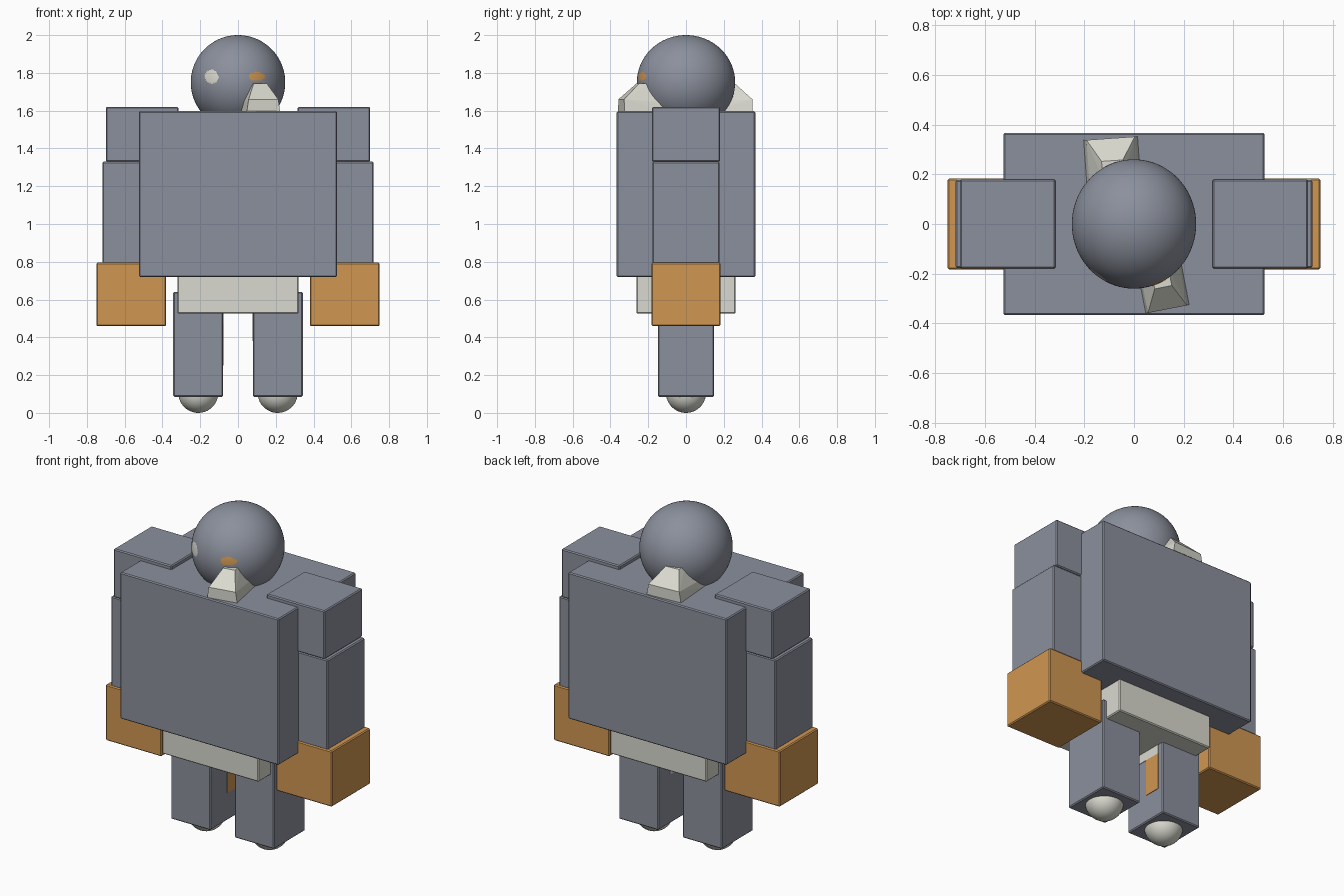
import bpy, bmesh
from math import radians
from mathutils import Vector, Matrix

cube = bpy.data.objects.get("Cube")
if cube:
    bpy.data.objects.remove(cube, do_unlink=True)


def material(name, rgb):
    m = bpy.data.materials.new(name)
    m.use_nodes = True
    color = (*rgb, 1)
    m.diffuse_color = color
    m.node_tree.nodes["Principled BSDF"].inputs["Base Color"].default_value = color
    return m


slate = material("slate_grey", (0.26, 0.28, 0.335))
orange = material("orange", (0.63, 0.31, 0.085))
cream = material("pale_cream", (0.70, 0.70, 0.63))


def finish(name, bm, *mats):
    bmesh.ops.recalc_face_normals(bm, faces=bm.faces)
    mesh = bpy.data.meshes.new(name)
    bm.to_mesh(mesh)
    bm.free()
    for m in mats:
        mesh.materials.append(m)
    ob = bpy.data.objects.new(name, mesh)
    bpy.context.collection.objects.link(ob)
    return ob


def box(name, low, high, mat, bevel=0.006):
    low, high = Vector(low), Vector(high)
    bm = bmesh.new()
    bmesh.ops.create_cube(bm, size=1)
    bmesh.ops.scale(bm, vec=high - low, verts=bm.verts)
    bmesh.ops.translate(bm, vec=(low + high) / 2, verts=bm.verts)
    ob = finish(name, bm, mat)
    if bevel:
        mod = ob.modifiers.new("soft_edge", "BEVEL")
        mod.width = bevel
        mod.segments = 1
    return ob


def side_box(name, side, x0, x1, depth, z0, z1, mat):
    xs = sorted((side * x0, side * x1))
    return box(name, (xs[0], -depth, z0), (xs[1], depth, z1), mat)


def ball(name, center, radius, mats, subdivisions):
    bm = bmesh.new()
    bmesh.ops.create_icosphere(bm, subdivisions=subdivisions, radius=radius)
    bmesh.ops.translate(bm, vec=center, verts=bm.verts)
    for f in bm.faces:
        f.smooth = True
    return finish(name, bm, *mats)


# Body
box("torso", (-0.525, -0.367, 0.72), (0.525, 0.367, 1.597), slate)
box("pelvis", (-0.32, -0.262, 0.525), (0.32, 0.262, 0.73), cream)

# Limbs
for label, s in (("left", 1), ("right", -1)):
    side_box(label + "_shoulder", s, 0.315, 0.70, 0.18, 1.33, 1.62, slate)
    side_box(label + "_arm", s, 0.36, 0.718, 0.177, 0.79, 1.33, slate)
    side_box(label + "_hand", s, 0.38, 0.75, 0.183, 0.46, 0.795, orange)
    side_box(label + "_leg", s, 0.08, 0.343, 0.148, 0.085, 0.64, slate)
    ball(label + "_foot", (s * 0.21, 0, 0.106), 0.106, [cream], 4)

# Painted patches on the inner leg faces
box("right_leg_patch", (-0.081, 0.01, 0.25), (-0.077, 0.11, 0.47), orange, 0)
box("right_leg_upper_patch", (-0.081, -0.07, 0.47), (-0.077, 0.11, 0.54), cream, 0)
box("left_leg_patch", (0.077, -0.08, 0.38), (0.081, 0.04, 0.54), cream, 0)

# Head with two small coloured eye spots
center = Vector((0, 0, 1.75))
head = ball("head", center, 0.25, [slate, cream, orange], 6)
head.scale.y = 1.04
for f in head.data.polygons:
    if f.center.y < 0:
        x, z = f.center.x, f.center.z - 1.78
        if (x + 0.14) ** 2 + z ** 2 < 0.036 ** 2:
            f.material_index = 1
        elif ((x - 0.10) / 0.042) ** 2 + (z / 0.024) ** 2 < 1:
            f.material_index = 2


# Tapered wedges leaning on the head at front and back
def wedge(name, position, turn, width):
    profile = [(-0.13, 1.59, 0.09), (-0.13, 1.66, 0.08), (-0.04, 1.745, 0.035),
               (0.03, 1.745, 0.035), (0.13, 1.64, 0.08), (0.13, 1.59, 0.09)]
    bm = bmesh.new()
    for y, z, half in profile:
        for s in (-1, 1):
            bm.verts.new((s * half * width, y, z))
    bmesh.ops.convex_hull(bm, input=bm.verts)
    bmesh.ops.transform(bm, matrix=Matrix.Rotation(radians(turn), 4, "Z"), verts=bm.verts)
    bmesh.ops.translate(bm, vec=position, verts=bm.verts)
    return finish(name, bm, cream)


wedge("front_wedge", (0.11, -0.215, 0), 11, 1.0)
wedge("back_wedge", (-0.085, 0.215, 0), 184, 1.22)
